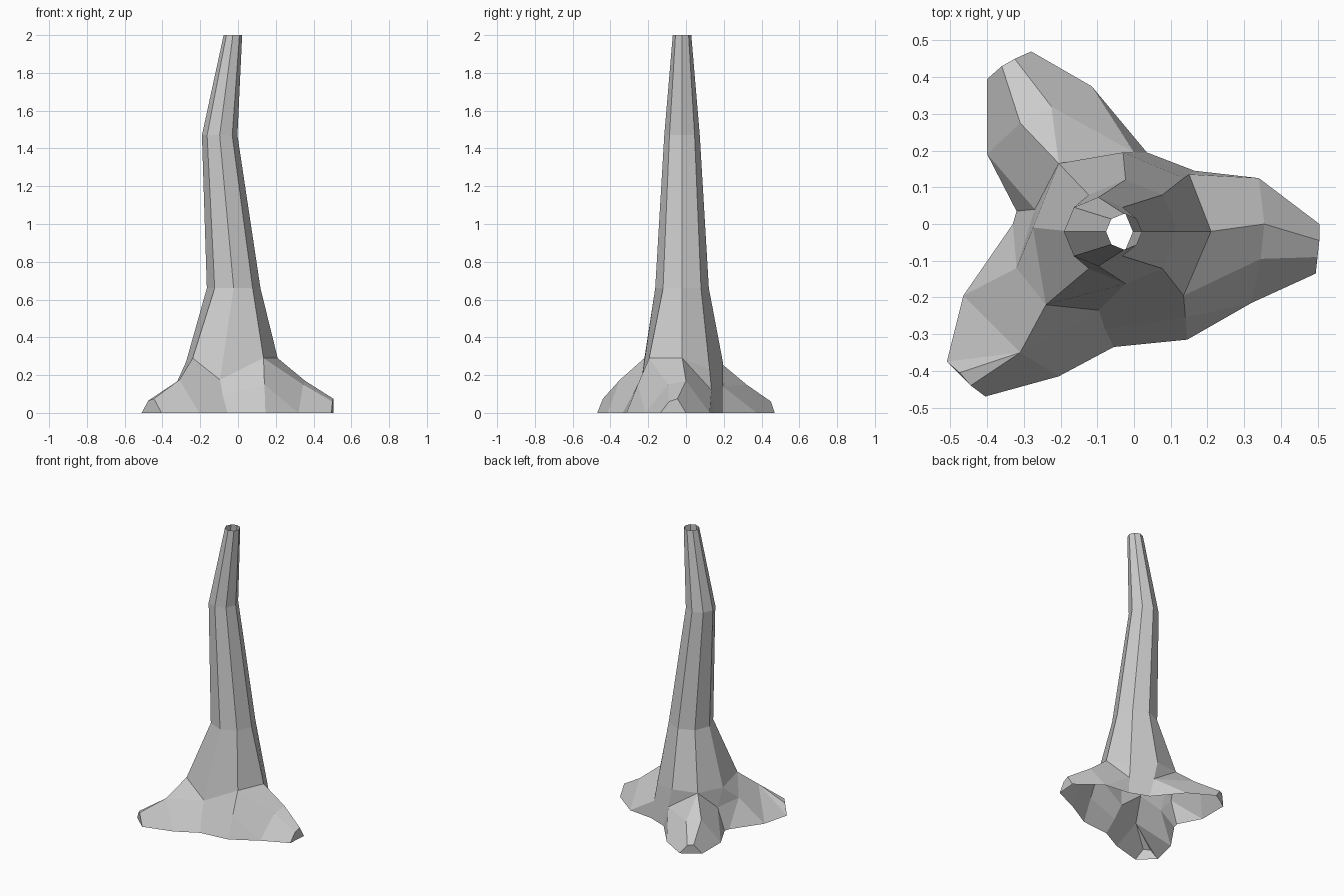
import bpy
import bmesh
import math
from mathutils import Vector

default = bpy.data.objects.get("Cube")
if default:
    bpy.data.objects.remove(default, do_unlink=True)

# One plain grey for the whole trunk
bark = bpy.data.materials.new("grey_bark")
bark.use_nodes = True
grey = (0.6, 0.6, 0.6, 1)
bark.diffuse_color = grey
bark.node_tree.nodes["Principled BSDF"].inputs["Base Color"].default_value = grey

SIDES = 8
bm = bmesh.new()


def loop(points):
    return [bm.verts.new(Vector(p).to_3d()) for p in points]


def octagon(x, y, z, radius):
    """Horizontal trunk ring."""
    turns = [math.tau * i / SIDES for i in range(SIDES)]
    return loop([(x + radius * math.cos(t), y + radius * math.sin(t), z) for t in turns])


def loft(lower, upper):
    """Quads between two rings with equal vertex counts."""
    for i in range(len(lower)):
        j = (i + 1) % len(lower)
        bm.faces.new((lower[i], lower[j], upper[j], upper[i]))


def zip_loops(lower, upper):
    """Triangles between uneven rings, always taking the shorter diagonal."""
    i = j = 0
    n, m = len(lower), len(upper)
    while i < n or j < m:
        a, b = lower[i % n], upper[j % m]
        next_a, next_b = lower[(i + 1) % n], upper[(j + 1) % m]
        step_low = (next_a.co - b.co).length < (next_b.co - a.co).length
        if j == m or (i < n and step_low):
            bm.faces.new((a, next_a, b))
            i += 1
        else:
            bm.faces.new((a, next_b, b))
            j += 1


# Root outline on the ground, rising over the blunt end of each root
foot = loop([
    (.505, 0), (.34, .125), (.165, .145), (.035, .195), (-.115, .375), (-.28, .47),
    (-.325, .45, .06), (-.36, .43, .065),
    (-.4, .395), (-.4, .19), (-.32, .035), (-.33, 0), (-.465, -.195), (-.51, -.375),
    (-.475, -.405, .065), (-.445, -.44, .075),
    (-.405, -.47), (-.205, -.415), (-.055, -.335), (.145, -.315), (.32, -.215), (.495, -.135),
    (.5, -.09, .06), (.505, -.045, .075),
])

# Ridges of the roots and the hollows between them
ridge = loop([
    (.355, 0, .17), (.15, .135, .12), (0, .195, .14), (-.225, .32, .15), (-.31, .275, .165),
    (-.27, .04, .15), (-.32, -.12, .17), (-.31, -.35, .175), (-.08, -.285, .09),
    (.14, -.255, .15), (.345, -.095, .15),
])

# Flared collar where the roots meet the trunk
collar = loop([
    (.21, -.02, .29), (.135, .125, .23), (-.03, .195, .27), (-.205, .165, .28),
    (-.275, -.01, .27), (-.24, -.22, .29), (-.095, -.235, .175), (.135, -.195, .29),
])

zip_loops(foot, ridge)
zip_loops(ridge, collar)

# Close the blunt end of each root
for i, vert in enumerate(foot):
    following = foot[(i + 1) % len(foot)]
    if vert.co.z > 0 and following.co.z > 0:
        bm.faces.new((foot[i - 1], vert, following, foot[(i + 2) % len(foot)]))

# Bent, tapering hollow trunk, open at the top
ring = collar
for x, z, radius in ((-.023, .66, .142), (-.097, 1.47, .094), (-.027, 2, .049)):
    upper = octagon(x, -.021, z, radius)
    loft(ring, upper)
    ring = upper

bmesh.ops.recalc_face_normals(bm, faces=bm.faces)
# Merge nearly flat triangle pairs into broad facets
bmesh.ops.join_triangles(bm, faces=[f for f in bm.faces if len(f.verts) == 3],
                         angle_face_threshold=.2, angle_shape_threshold=.7)

mesh = bpy.data.meshes.new("tree_trunk")
bm.to_mesh(mesh)
bm.free()
mesh.materials.append(bark)
trunk = bpy.data.objects.new("tree_trunk", mesh)
bpy.context.collection.objects.link(trunk)
